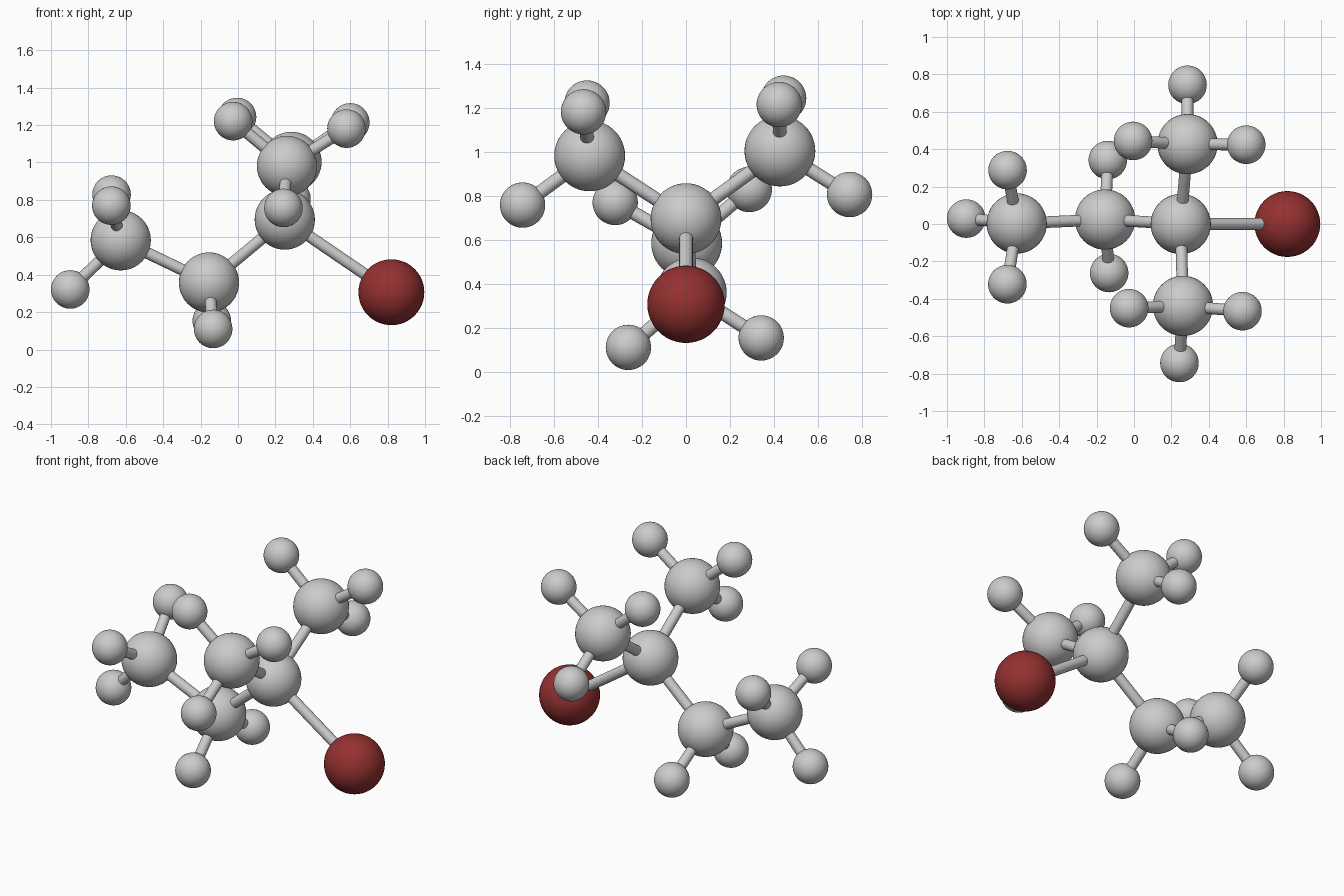
import bpy
from mathutils import Vector

if "Cube" in bpy.data.objects:
    bpy.data.objects.remove(bpy.data.objects["Cube"])

BOND_RADIUS = 0.031
RADIUS = {"carbon": 0.161, "hydrogen": 0.103, "bromine": 0.176}

red = bpy.data.materials.new("dark_red")
red.diffuse_color = (0.3, 0.03, 0.03, 1)
red.use_nodes = True
red.node_tree.nodes["Principled BSDF"].inputs["Base Color"].default_value = red.diffuse_color


def atom(kind, name, pos):
    bpy.ops.mesh.primitive_uv_sphere_add(segments=48, ring_count=24,
                                         radius=RADIUS[kind], location=pos)
    ob = bpy.context.object
    ob.name = name
    bpy.ops.object.shade_smooth()
    return ob


def bond(name, a, b):
    a, b = Vector(a), Vector(b)
    d = b - a
    bpy.ops.mesh.primitive_cylinder_add(vertices=24, radius=BOND_RADIUS,
                                        depth=d.length, location=(a + b) / 2)
    ob = bpy.context.object
    ob.name = name
    ob.rotation_euler = d.to_track_quat('Z', 'Y').to_euler()
    bpy.ops.object.shade_smooth_by_angle()


# Carbon skeleton, each carbon with its own hydrogens
center = (0.25, 0, 0.695)
middle = (-0.155, 0.024, 0.358)
groups = {
    "center": (center, None, []),
    "middle": (middle, center, [(-0.133, -0.262, 0.11), (-0.14, 0.342, 0.153)]),
    "end": ((-0.627, 0.003, 0.584), middle,
            [(-0.897, 0.029, 0.321), (-0.676, 0.288, 0.828), (-0.677, -0.322, 0.769)]),
    "front": ((0.262, -0.438, 0.981), center,
              [(-0.026, -0.45, 1.221), (0.58, -0.466, 1.181), (0.243, -0.743, 0.757)]),
    "back": ((0.286, 0.427, 1.003), center,
             [(-0.005, 0.444, 1.243), (0.6, 0.424, 1.214), (0.286, 0.744, 0.805)]),
}
for name, (pos, parent, hydrogens) in groups.items():
    atom("carbon", f"{name}_carbon", pos)
    if parent:
        bond(f"{name}_carbon_bond", parent, pos)
    for i, h in enumerate(hydrogens, 1):
        atom("hydrogen", f"{name}_hydrogen_{i}", h)
        bond(f"{name}_hydrogen_bond_{i}", pos, h)

# Bromine atom
bromine = (0.82, 0, 0.306)
atom("bromine", "bromine", bromine).data.materials.append(red)
bond("bromine_bond", center, bromine)
